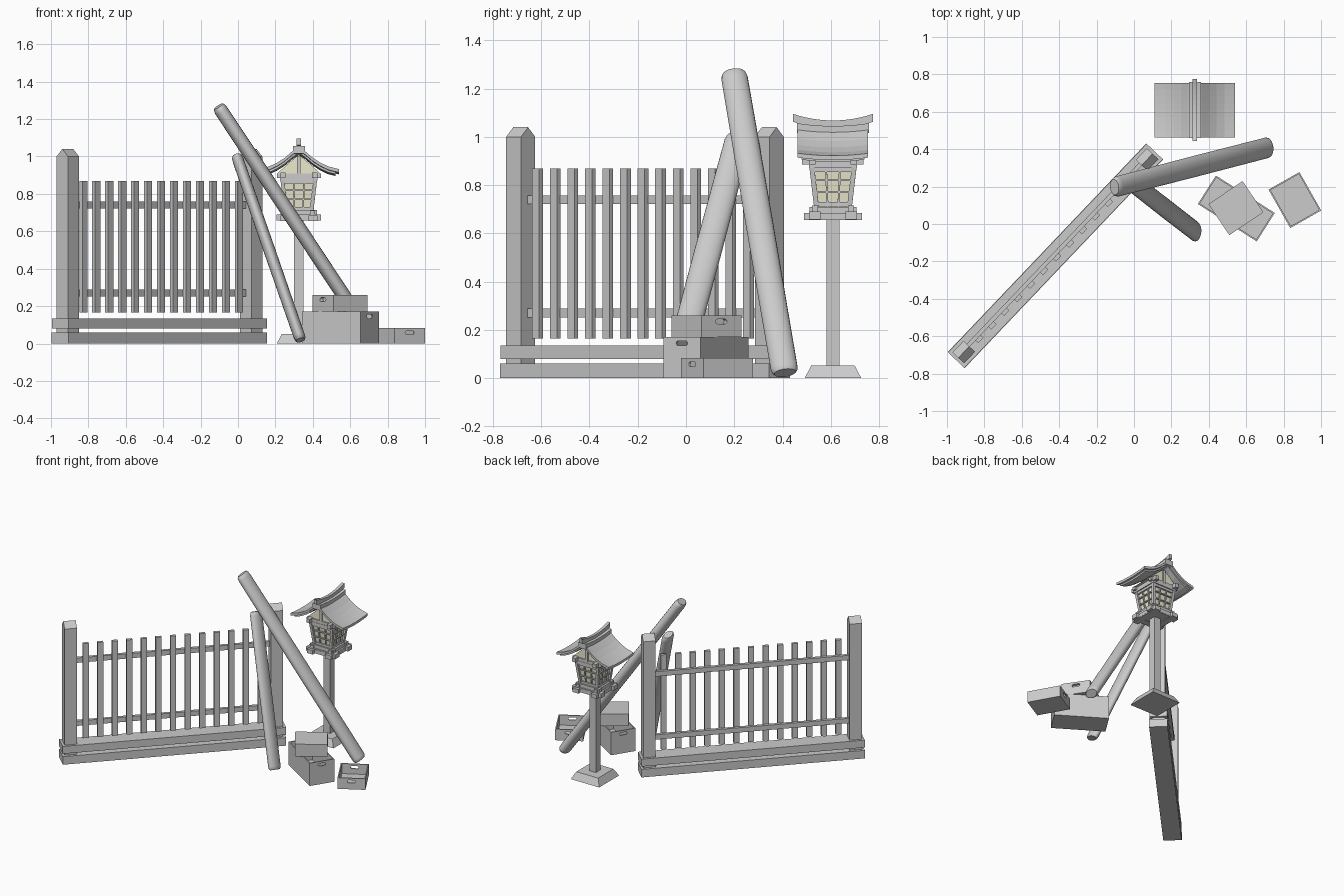
import bpy, bmesh, math
from mathutils import Vector, Matrix

if "Cube" in bpy.data.objects:
    bpy.data.objects.remove(bpy.data.objects["Cube"])


def finish(name, bm, matrix=None):
    bmesh.ops.recalc_face_normals(bm, faces=bm.faces)
    me = bpy.data.meshes.new(name)
    bm.to_mesh(me)
    bm.free()
    ob = bpy.data.objects.new(name, me)
    bpy.context.collection.objects.link(ob)
    if matrix is not None:
        ob.matrix_world = matrix
    return ob


def loft(name, rings, matrix=None):
    """Closed solid through a list of equal-length rings of points."""
    bm = bmesh.new()
    rows = [[bm.verts.new(p) for p in r] for r in rings]
    n = len(rows[0])
    for a, b in zip(rows, rows[1:]):
        for i in range(n):
            bm.faces.new((a[i], a[(i + 1) % n], b[(i + 1) % n], b[i]))
    bm.faces.new(rows[0])
    bm.faces.new(rows[-1])
    return finish(name, bm, matrix)


def block(name, c, s0, z0, z1, s1=None, matrix=None):
    """Box or frustum: centre (x, y), bottom size, heights, optional top size."""
    rings = []
    for s, z in ((s0, z0), (s1 or s0, z1)):
        rings.append([(c[0] + i * s[0] / 2, c[1] + j * s[1] / 2, z)
                      for i, j in ((-1, -1), (1, -1), (1, 1), (-1, 1))])
    return loft(name, rings, matrix)


def bar(name, p0, p1, w, t, side, matrix=None):
    """Straight bar from p0 to p1, w wide along the side direction, t thick."""
    p0, p1 = Vector(p0), Vector(p1)
    d = (p1 - p0).normalized()
    s = Vector(side)
    s = (s - d * s.dot(d)).normalized()
    n = d.cross(s)
    return loft(name, [[p + s * (i * w / 2) + n * (j * t / 2)
                        for i, j in ((-1, -1), (1, -1), (1, 1), (-1, 1))]
                       for p in (p0, p1)], matrix)


# ---- fence: local x runs along it, local -y faces front right
A = Vector((-0.91, -0.685, 0))
B = Vector((0.07, 0.345, 0))
ang = math.atan2(B.y - A.y, B.x - A.x)
F = Matrix.Translation((A + B) / 2) @ Matrix.Rotation(ang, 4, 'Z')
half = (B - A).length / 2
block("fence_lower_sill", (0, 0), (1.54, 0.125), 0, 0.06, matrix=F)
block("fence_upper_sill", (0, 0), (1.54, 0.12), 0.08, 0.135, matrix=F)
h = 0.0425
for i, sx in enumerate((-half, half)):
    # post with a gabled top, ridge along the fence
    prof = [(-h, 0.02), (h, 0.02), (h, 1.0), (0, 1.04), (-h, 1.0)]
    loft(f"fence_post_{i}", [[(sx + e, y, z) for y, z in prof] for e in (-h, h)], F)
for i, z in enumerate((0.27, 0.74)):
    block(f"fence_rail_{i}", (0, 0.008), (2 * half - 0.06, 0.022), z - 0.018, z + 0.018, matrix=F)
for i in range(13):
    u = -half + 0.108 + i * 0.1005
    block(f"fence_picket_{i}", (u, -0.012), (0.04, 0.022), 0.165, 0.87, matrix=F)


# ---- leaning poles, oval in section, with rounded ends
def pole(name, p0, p1, w, t):
    p0, p1 = Vector(p0), Vector(p1)
    L = (p1 - p0).length
    d = (p1 - p0) / L
    s = Vector((0, 1, 0))
    s = (s - d * s.dot(d)).normalized()
    n = d.cross(s)
    rings = []
    for a, k in ((0, 0.8), (0.008, 0.94), (0.025, 1), (L / 2, 1.02), (L - 0.03, 0.98),
                 (L - 0.01, 0.9), (L, 0.75)):
        rings.append([p0 + d * a + s * (k * w / 2 * math.cos(q)) + n * (k * t / 2 * math.sin(q))
                      for q in (2 * math.pi * j / 20 for j in range(20))])
    ob = loft(name, rings)
    bpy.ops.object.select_all(action='DESELECT')
    ob.select_set(True)
    bpy.context.view_layer.objects.active = ob
    bpy.ops.object.shade_smooth_by_angle(angle=math.radians(40))


pole("long_pole", (0.72, 0.41, 0.022), (-0.105, 0.197, 1.268), 0.112, 0.075)
pole("short_pole", (0.335, -0.045, 0.018), (-0.008, 0.22, 1.005), 0.11, 0.062)


# ---- crates with hand slots in both ends (local x is the slotted direction)
def crate(name, c, deg, length, width, z0, height, is_open):
    M = Matrix.Translation((c[0], c[1], z0)) @ Matrix.Rotation(math.radians(deg), 4, 'Z')
    if is_open:
        w = 0.008
        rings = []
        for k, z in ((0, 0), (0, height), (w, height), (w, w)):
            l, b = length / 2 - k, width / 2 - k
            rings.append([(-l, -b, z), (l, -b, z), (l, b, z), (-l, b, z)])
        ob = loft(name, rings, M)
    else:
        ob = block(name, (0, 0), (length, width), 0, height, matrix=M)
    r = 0.010
    zc = height - 0.025
    pill = []
    for side in (1, -1):
        for j in range(7):
            q = side * math.pi / 2 - math.pi * j / 6
            pill.append((side * 0.018 + r * math.cos(q), zc + r * math.sin(q)))
    for e in (-1, 1):
        cut = loft(name + "_slot_cutter",
                   [[(e * length / 2 + o, y, z) for y, z in pill] for o in (-0.02, 0.02)], M)
        cut.hide_render = True
        m = ob.modifiers.new("slot", 'BOOLEAN')
        m.object = cut
        m.solver = 'EXACT'
        bpy.context.view_layer.objects.active = ob
        bpy.ops.object.modifier_apply(modifier=m.name)
        bpy.data.objects.remove(cut)


crate("large_crate", (0.547, 0.083), -32.4, 0.373, 0.18, 0, 0.17, True)
crate("stacked_crate", (0.545, 0.085), 34, 0.22, 0.20, 0.17, 0.09, False)
crate("small_crate", (0.86, 0.128), -60.5, 0.236, 0.19, 0, 0.083, True)

# ---- lantern stand
T = Matrix.Translation((0.325, 0.609, 0))
O = (0, 0)
block("lantern_foot", O, (0.235, 0.235), 0, 0.052, (0.18, 0.18), T)
block("lantern_post", O, (0.053, 0.053), 0.05, 0.66, matrix=T)
block("lantern_tray", O, (0.2, 0.2), 0.66, 0.685, matrix=T)
for s in (-1, 1):
    block("tray_side_beam", (s * 0.075, 0), (0.048, 0.24), 0.655, 0.685, matrix=T)
    block("tray_front_beam", (0, s * 0.075), (0.24, 0.048), 0.658, 0.69, matrix=T)
    block("sill_side_beam", (s * 0.075, 0), (0.025, 0.195), 0.685, 0.71, matrix=T)
    block("sill_front_beam", (0, s * 0.075), (0.195, 0.025), 0.69, 0.715, matrix=T)

# ---- flared lantern box: pale core, corner posts, lattice
paper = bpy.data.materials.new("paper")
paper.diffuse_color = (0.85, 0.82, 0.62, 1)
paper.use_nodes = True
paper.node_tree.nodes["Principled BSDF"].inputs["Base Color"].default_value = paper.diffuse_color
core = block("lantern_core", O, (0.125, 0.125), 0.685, 0.89, (0.168, 0.168), T)
b0, b1, zb, zt = 0.066, 0.089, 0.69, 0.885
for k in range(4):
    R = T @ Matrix.Rotation(k * math.pi / 2, 4, 'Z')
    bar("lantern_corner_post", (-b0, -b0, zb), (-b1, -b1, zt), 0.02, 0.02, (1, 0, 0), R)
    for x in (-0.33, 0.33):
        bar("lattice_upright", (x * b0, -b0, zb), (x * b1, -b1, zt), 0.008, 0.01, (1, 0, 0), R)
    for f, t in ((0.16, 0.018), (0.42, 0.008), (0.67, 0.008), (0.9, 0.022)):
        b = b0 + (b1 - b0) * f
        z = zb + (zt - zb) * f
        bar("lattice_crossbar", (-b, -b, z), (b, -b, z), t, 0.012, (0, 0, 1), R)
block("lantern_top_plate", O, (0.2, 0.2), 0.872, 0.888, matrix=T)
for s in (-1, 1):
    block("eave_side_beam", (s * 0.085, 0), (0.028, 0.255), 0.885, 0.915, matrix=T)
    block("eave_front_beam", (0, s * 0.085), (0.235, 0.026), 0.885, 0.91, matrix=T)

# ---- pale gable filling
gable = loft("gable_panel", [[(x, y, z) for x, z in ((-0.12, 0.905), (0.12, 0.905), (0.06, 0.96), (0, 1.01), (-0.06, 0.96))]
                             for y in (-0.09, 0.09)], T)
for ob in (core, gable):
    ob.data.materials.append(paper)
block("gable_strut", O, (0.02, 0.2), 0.9, 1.0, matrix=T)


# ---- sweeping roof layers, ridge along y, ends lifted slightly
def roof(name, pts, thick, hy):
    top = [(-x, z) for x, z in reversed(pts[1:])] + pts
    prof = top + [(x, z - thick) for x, z in reversed(top)]
    rings = []
    for k in range(9):
        v = -1 + k / 4
        rings.append([(x, v * hy, z + 0.010 * v * v) for x, z in prof])
    loft(name, rings, T)


roof("roof_tiles", [(0, 1.04), (0.035, 1.017), (0.075, 0.983), (0.115, 0.957), (0.16, 0.936), (0.216, 0.922)], 0.018, 0.146)
roof("roof_boards", [(0, 1.022), (0.035, 0.999), (0.075, 0.965), (0.115, 0.939), (0.155, 0.92), (0.195, 0.91)], 0.014, 0.130)


# ---- curved ridge beams
def ridge(name, w, hy, z0, z1, lift):
    rings = []
    for k in range(13):
        v = -1 + k / 6
        z = lift * v * v
        rings.append([(-w, v * hy, z0 + z), (w, v * hy, z0 + z), (w, v * hy, z1 + z), (-w, v * hy, z1 + z)])
    loft(name, rings, T)


ridge("ridge_base", 0.032, 0.15, 1.005, 1.045, 0.012)
ridge("ridge_cap", 0.011, 0.165, 1.035, 1.068, 0.027)
